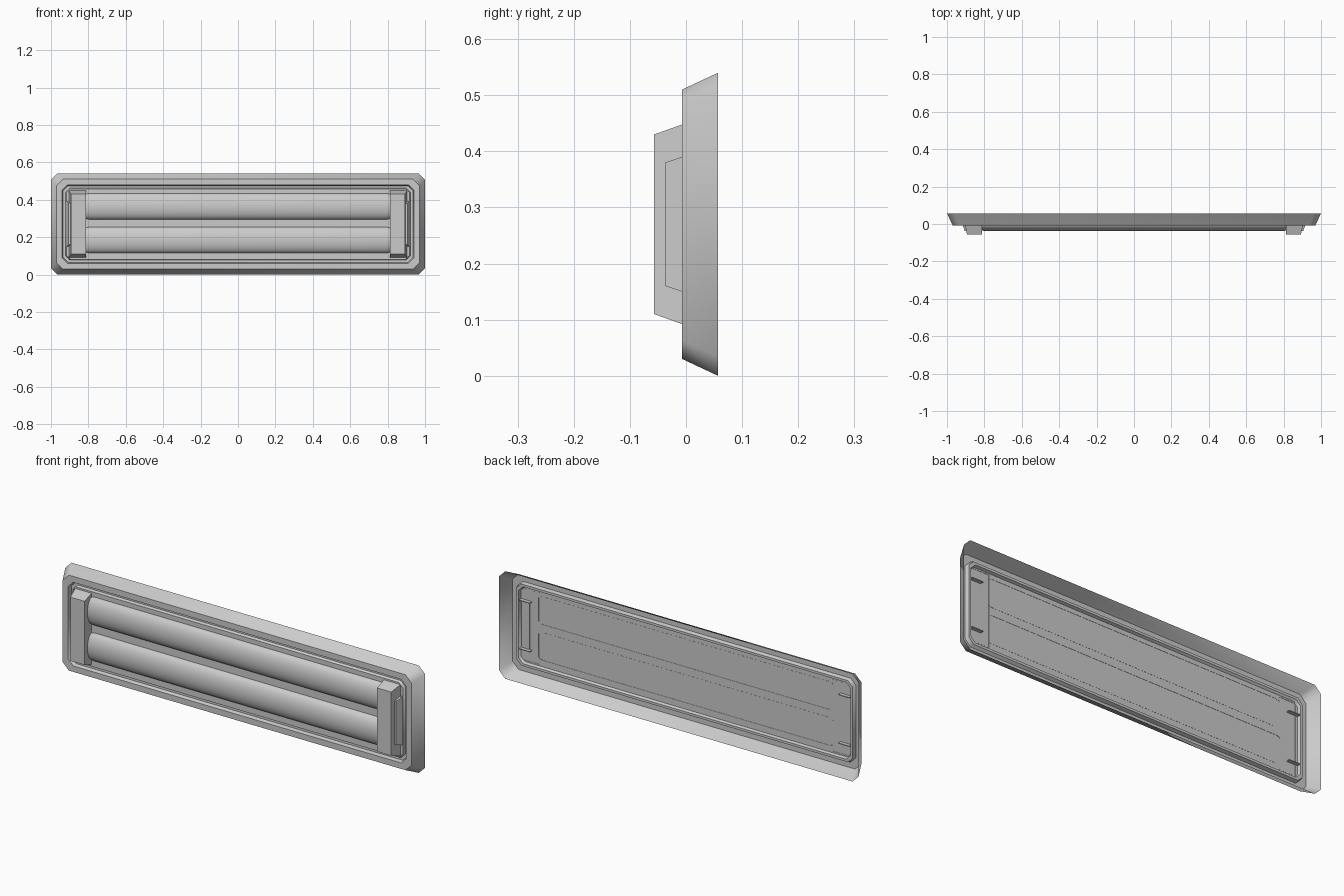
import bpy, bmesh, math

cube = bpy.data.objects.get("Cube")
if cube:
    bpy.data.objects.remove(cube, do_unlink=True)

grey = bpy.data.materials.new("plain grey")
grey.use_nodes = True
colour = (0.6, 0.6, 0.6, 1)
grey.diffuse_color = colour
grey.node_tree.nodes["Principled BSDF"].inputs["Base Color"].default_value = colour
MID = 0.27


def finish(name, bm, angle=50, recalc=True):
    if recalc:
        bmesh.ops.recalc_face_normals(bm, faces=bm.faces)
    mesh = bpy.data.meshes.new(name)
    bm.to_mesh(mesh)
    bm.free()
    mesh.materials.append(grey)
    obj = bpy.data.objects.new(name, mesh)
    bpy.context.collection.objects.link(obj)
    bpy.ops.object.select_all(action='DESELECT')
    obj.select_set(True)
    bpy.context.view_layer.objects.active = obj
    bpy.ops.object.shade_smooth_by_angle(angle=math.radians(angle))
    return obj


def loft(bm, rings, fill_last=True):
    """Join rings of points; optionally close the last one."""
    loops = [[bm.verts.new(p) for p in ring] for ring in rings]
    for a, b in zip(loops, loops[1:]):
        for i in range(len(a)):
            j = (i + 1) % len(a)
            bm.faces.new((a[i], a[j], b[j], b[i]))
    if fill_last:
        bm.faces.new(loops[-1])


def chamfered(inset, y, c):
    """Rectangle with cut corners, facing the front."""
    hx, hz = 1 - inset, MID - inset
    pts = []
    for sx, sz in ((1, 1), (-1, 1), (-1, -1), (1, -1)):
        pair = [(sx * hx, y, MID + sz * (hz - c)), (sx * (hx - c), y, MID + sz * hz)]
        pts += pair if sx == sz else pair[::-1]
    return pts


def rect(x0, x1, hz, y):
    return [(x0, y, MID - hz), (x1, y, MID - hz), (x1, y, MID + hz), (x0, y, MID + hz)]


# Hollow frame: sloped rim, flat border, shallow groove and backing panel
bm = bmesh.new()
loft(bm, [chamfered(*s) for s in (
    (0, 0.057, 0.034), (0.03, -0.007, 0.034), (0.06, -0.007, 0.028),
    (0.065, 0.012, 0.026), (0.077, 0.012, 0.024), (0.082, -0.002, 0.022))])
finish("frame_panel", bm)

# Two half-round tubes with softly rounded ends
for name, z in (("upper_tube", 0.365), ("lower_tube", 0.185)):
    bm = bmesh.new()
    rows = []
    for x, s in ((-0.82, 0.85), (-0.812, 0.95), (-0.795, 1),
                 (0.795, 1), (0.812, 0.95), (0.82, 0.85)):
        rows.append([bm.verts.new((x, -0.036 * s * math.sin(a) - 0.001,
                                   z + 0.07 * s * math.cos(a)))
                     for a in (math.pi * k / 16 for k in range(17))])
    for a, b in zip(rows, rows[1:]):
        for k in range(16):
            bm.faces.new((a[k], a[k + 1], b[k + 1], b[k]))
    bm.faces.new(rows[0])
    bm.faces.new(rows[-1])
    finish(name, bm)

for side, s in (("left", 1), ("right", -1)):
    # Tapered end holder
    bm = bmesh.new()
    loft(bm, [rect(s * 0.813, s * 0.905, 0.18, -0.001),
              rect(s * 0.813, s * 0.892, 0.16, -0.057)])
    finish(side + "_end_holder", bm, 20)
    # Smaller clip on the outer side of the holder
    bm = bmesh.new()
    loft(bm, [rect(s * 0.87, s * 0.918, 0.122, -0.001),
              rect(s * 0.87, s * 0.905, 0.11, -0.037)])
    finish(side + "_clip", bm, 20)
    # Clip tabs that reach through the panel
    for label, sz in (("upper", 1), ("lower", -1)):
        bm = bmesh.new()
        bmesh.ops.create_cube(bm, size=1)
        bmesh.ops.scale(bm, verts=bm.verts, vec=(0.06, 0.022, 0.004))
        bmesh.ops.translate(bm, verts=bm.verts,
                            vec=(s * 0.888, 0.005, MID + sz * 0.122))
        finish(f"{side}_{label}_tab", bm, 20)
